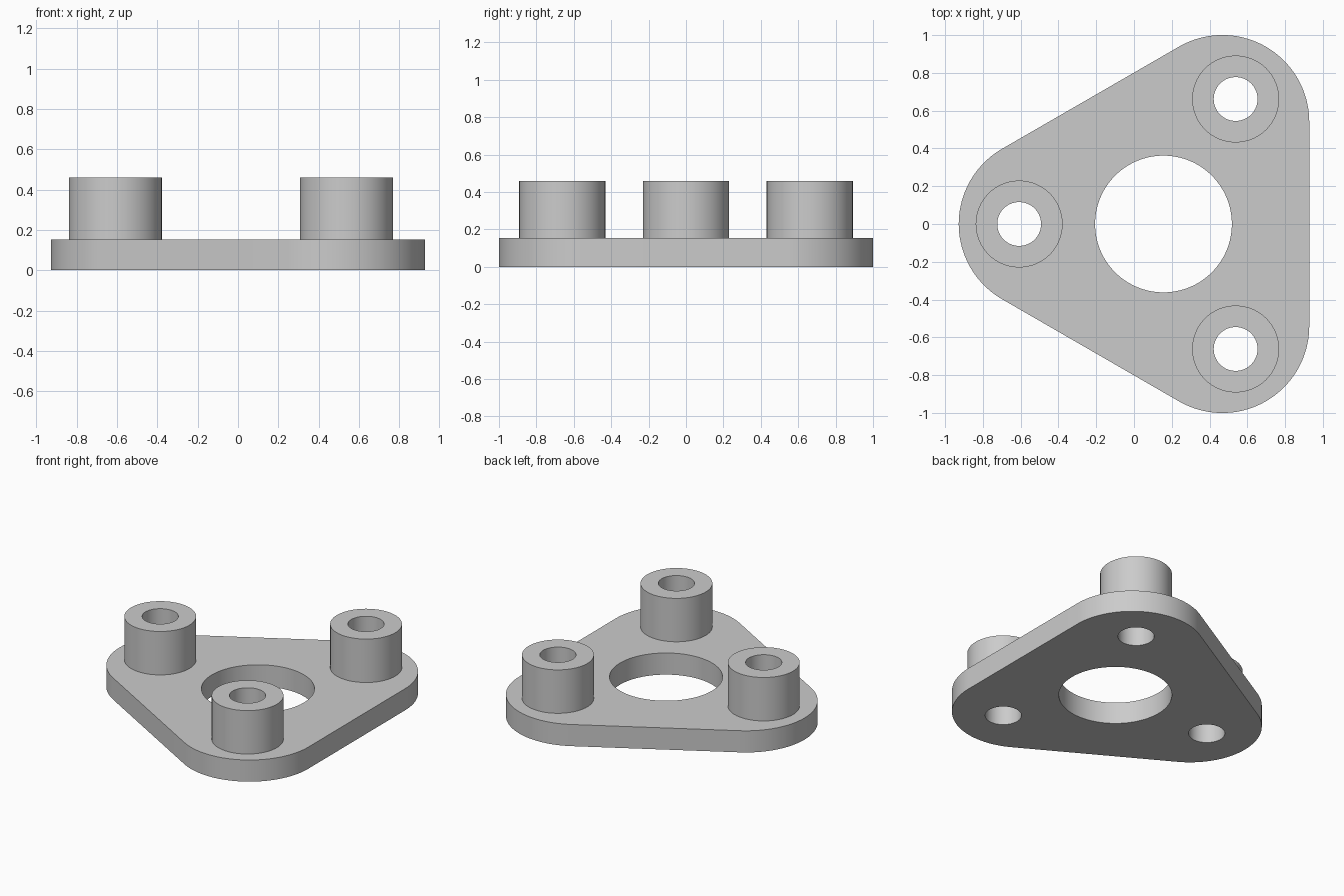
import bpy
import bmesh
from math import cos, sin, radians, tau

cube = bpy.data.objects.get("Cube")
if cube:
    bpy.data.objects.remove(cube, do_unlink=True)

CENTRE_X = 0.156
PLATE_TOP, BOSS_TOP = 0.153, 0.46
CORNER_DIST, CORNER_R = 0.624, 0.46
BOSS_DIST, BOSS_R, BORE_R = 0.764, 0.23, 0.116
OPENING_R = 0.362
ANGLES = (60, 180, 300)

grey = bpy.data.materials.new("plain grey")
grey.use_nodes = True
colour = (0.6, 0.6, 0.6, 1)
grey.diffuse_color = colour
grey.node_tree.nodes["Principled BSDF"].inputs["Base Color"].default_value = colour


def polar(angle, dist):
    return CENTRE_X + dist * cos(radians(angle)), dist * sin(radians(angle))


def circle(centre, radius, steps=96):
    return [(centre[0] + radius * cos(tau * i / steps),
             centre[1] + radius * sin(tau * i / steps)) for i in range(steps)]


def rounded_triangle(steps=40):
    points = []
    for angle in ANGLES:
        cx, cy = polar(angle, CORNER_DIST)
        for i in range(steps + 1):
            a = radians(angle - 60 + 120 * i / steps)
            points.append((cx + CORNER_R * cos(a), cy + CORNER_R * sin(a)))
    return points


def extruded(name, loops, bottom, top):
    """Solid from an outer loop and hole loops, between two heights."""
    bm = bmesh.new()
    caps = ([], [])
    for loop in loops:
        rings = [[bm.verts.new((x, y, z)) for x, y in loop] for z in (bottom, top)]
        n = len(loop)
        for i in range(n):
            j = (i + 1) % n
            bm.faces.new((rings[0][i], rings[0][j], rings[1][j], rings[1][i]))
            for ring, edges in zip(rings, caps):
                edges.append(bm.edges.get((ring[i], ring[j])))
    for edges in caps:
        bmesh.ops.triangle_fill(bm, edges=edges, use_beauty=True, normal=(0, 0, 1))
    bmesh.ops.recalc_face_normals(bm, faces=bm.faces[:])
    mesh = bpy.data.meshes.new(name)
    bm.to_mesh(mesh)
    bm.free()
    mesh.materials.append(grey)
    obj = bpy.data.objects.new(name, mesh)
    bpy.context.collection.objects.link(obj)
    bpy.ops.object.select_all(action='DESELECT')
    obj.select_set(True)
    bpy.context.view_layer.objects.active = obj
    bpy.ops.object.shade_smooth_by_angle(angle=radians(30))
    return obj


# Base plate with the central opening and three bolt holes
bores = [circle(polar(a, BOSS_DIST), BORE_R) for a in ANGLES]
opening = circle((CENTRE_X, 0), OPENING_R, 128)
extruded("base_plate", [rounded_triangle(), opening] + bores, 0, PLATE_TOP)

# Hollow bosses standing over the bolt holes
for name, angle, bore in zip(("back_boss", "right_boss", "front_boss"), ANGLES, bores):
    extruded(name, [circle(polar(angle, BOSS_DIST), BOSS_R), bore], PLATE_TOP, BOSS_TOP)
